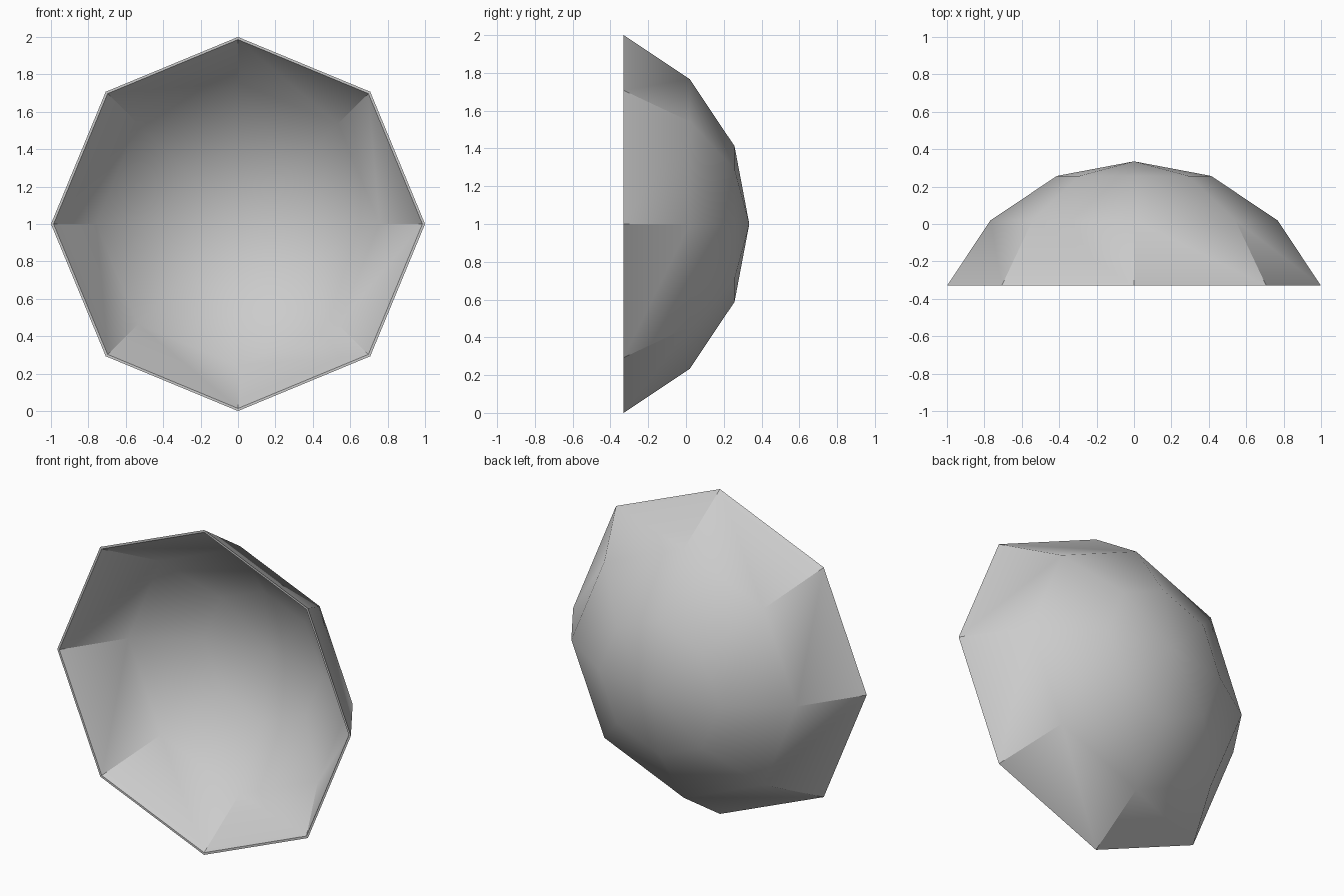
import bpy, bmesh, math

cube = bpy.data.objects.get("Cube")
if cube:
    bpy.data.objects.remove(cube, do_unlink=True)

SIDES = 8

grey = bpy.data.materials.new("light grey")
grey.use_nodes = True
colour = (0.6, 0.6, 0.6, 1)
grey.diffuse_color = colour
grey.node_tree.nodes["Principled BSDF"].inputs["Base Color"].default_value = colour

# Closed wall profile (radius, y): outer pole, out over the rim, inner pole
profile = [(0, 0.335), (0.412, 0.257), (0.767, 0.02), (1.0, -0.33),
           (0.986, -0.33), (0.757, 0.014), (0.405, 0.246), (0, 0.323)]

bm = bmesh.new()
rings = []
for r, y in profile:
    count = SIDES if r else 1
    ring = []
    for i in range(count):
        a = 2 * math.pi * i / SIDES
        ring.append(bm.verts.new((r * math.sin(a), y, 1 + r * math.cos(a))))
    rings.append(ring)

# Join neighbouring rings, with triangles at the two poles
for a, b in zip(rings, rings[1:]):
    for i in range(SIDES):
        j = (i + 1) % SIDES
        corners = [a[i % len(a)], a[j % len(a)], b[j % len(b)], b[i % len(b)]]
        bm.faces.new(list(dict.fromkeys(corners)))
bmesh.ops.recalc_face_normals(bm, faces=bm.faces)

mesh = bpy.data.meshes.new("bowl_shell")
bm.to_mesh(mesh)
bm.free()
mesh.materials.append(grey)
bowl = bpy.data.objects.new("bowl_shell", mesh)
bpy.context.collection.objects.link(bowl)

# Soft dome with crisp outer facets and rim
bpy.context.view_layer.objects.active = bowl
bowl.select_set(True)
bpy.ops.object.shade_smooth_by_angle(angle=math.radians(30))
